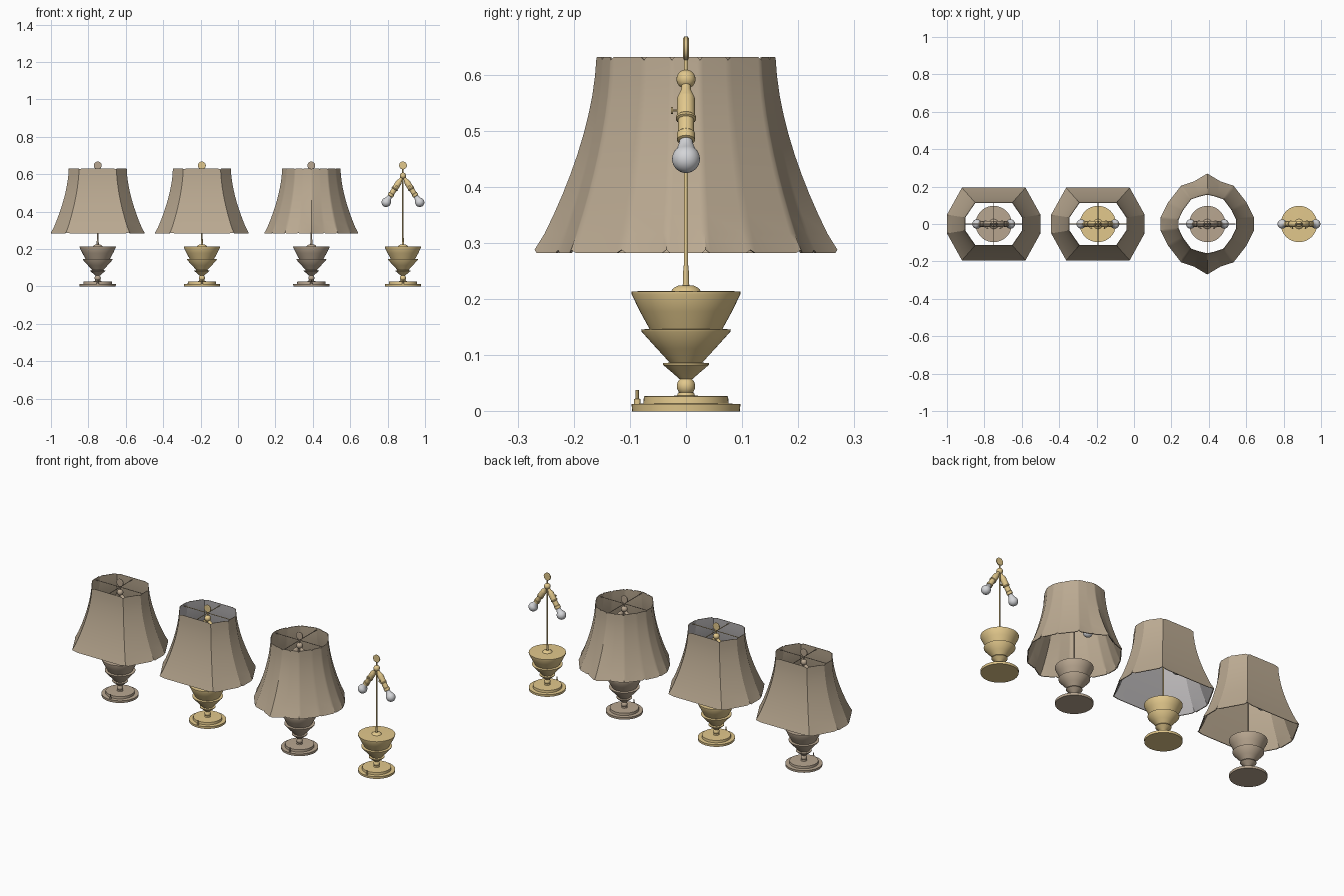
import bpy, bmesh, math
from mathutils import Matrix, Vector

if "Cube" in bpy.data.objects:
    bpy.data.objects.remove(bpy.data.objects["Cube"])


def mat(name, r, g, b):
    m = bpy.data.materials.new(name)
    lin = [((c / 255 + 0.055) / 1.055) ** 2.4 for c in (r, g, b)]
    m.diffuse_color = (*lin, 1)
    m.use_nodes = True
    m.node_tree.nodes["Principled BSDF"].inputs["Base Color"].default_value = m.diffuse_color
    return m


GOLD = mat("gold", 226, 200, 140)
TAUPE = mat("taupe_metal", 184, 166, 144)
CLOTH = mat("shade_cloth", 187, 170, 146)
LINING = mat("grey_lining", 185, 182, 183)
GLASS = mat("bulb_glass", 212, 213, 216)


def finish(bm, name, mats, angle=30):
    bmesh.ops.recalc_face_normals(bm, faces=bm.faces)
    me = bpy.data.meshes.new(name)
    bm.to_mesh(me)
    bm.free()
    for m in mats:
        me.materials.append(m)
    ob = bpy.data.objects.new(name, me)
    bpy.context.collection.objects.link(ob)
    bpy.ops.object.select_all(action='DESELECT')
    ob.select_set(True)
    bpy.context.view_layer.objects.active = ob
    bpy.ops.object.shade_smooth_by_angle(angle=math.radians(angle))
    return ob


def lathe(name, profile, m, start=(0, 0, 0), axis=(0, 0, 1), seg=40):
    """Turn (radius, height) points around an axis, closed at both ends."""
    bm = bmesh.new()
    rings = []
    for r, h in profile:
        rings.append([bm.verts.new((r * math.cos(2 * math.pi * i / seg),
                                    r * math.sin(2 * math.pi * i / seg), h)) for i in range(seg)])
    for a, b in zip(rings, rings[1:]):
        for i in range(seg):
            j = (i + 1) % seg
            bm.faces.new((a[i], a[j], b[j], b[i]))
    bm.faces.new(rings[0])
    bm.faces.new(rings[-1])
    rot = Vector((0, 0, 1)).rotation_difference(Vector(axis)).to_matrix().to_4x4()
    bm.transform(Matrix.Translation(start) @ rot)
    return finish(bm, name, [m])


def rod(name, a, b, r, m, seg=12):
    d = Vector(b) - Vector(a)
    return lathe(name, [(r, 0), (r, d.length)], m, a, d.normalized(), seg)


def arc(r, h, a0, a1, n=10):
    """Ball profile between two angles measured from the bottom pole."""
    return [(r * math.sin(math.radians(a0 + (a1 - a0) * i / n)),
             h - r * math.cos(math.radians(a0 + (a1 - a0) * i / n))) for i in range(n + 1)]


def outline(q):
    """Mirror a quarter outline (from back middle to right) to a full clockwise
    loop, adding points beside each corner."""
    pts = []
    for sx, sy, rev in ((1, 1, 0), (1, -1, 1), (-1, -1, 0), (-1, 1, 1)):
        for x, y in (q[::-1] if rev else q):
            p = Vector((sx * x, sy * y))
            if not any((p - o).length < 1e-5 for o in pts):
                pts.append(p)
    out = []
    for i, p in enumerate(pts):
        prv, nxt = pts[i - 1], pts[(i + 1) % len(pts)]
        out += [(p.lerp(prv, 0.1), 0), (p, 1), (p.lerp(nxt, 0.1), 0)]
    return out


def shade(name, x0, low, high, mats, angle):
    z0, z1, n = 0.282, 0.632, 10
    lo, hi = outline(low), outline(high)
    bm = bmesh.new()
    rings = []
    for inner in (0, 1):
        steps = range(n + 1) if not inner else range(n, -1, -1)
        for k in steps:
            t = k / n
            f = (1 - t) ** 1.7
            s = 0.98 if inner else 1
            ring = []
            for (a, notch), (b, _) in zip(lo, hi):
                p = b.lerp(a, f) * s
                dz = 0.006 * notch * ((k == 0) - (k == n))   # corner notches in the rims
                ring.append(bm.verts.new((x0 + p.x, p.y, z0 + (z1 - z0) * t + dz)))
            rings.append(ring)
    m = len(lo)
    for r in range(len(rings)):
        a, b = rings[r], rings[(r + 1) % len(rings)]
        for i in range(m):
            j = (i + 1) % m
            face = bm.faces.new((a[i], a[j], b[j], b[i]))
            face.material_index = 1 if r > n and r < len(rings) - 1 else 0
    finish(bm, name, mats, angle)


def lamp(tag, x, m):
    # foot, ball and stacked flared body
    lathe(tag + "_foot", [(0.096, 0), (0.097, 0.013), (0.076, 0.014), (0.075, 0.027),
                          (0.016, 0.028), (0.014, 0.034)], m, (x, 0, 0), seg=48)
    lathe(tag + "_ball", arc(0.0165, 0.045, 15, 165), m, (x, 0, 0), seg=24)
    lathe(tag + "_body", [(0.012, 0.058), (0.022, 0.067), (0.041, 0.083), (0.041, 0.086),
                          (0.029, 0.087), (0.052, 0.112), (0.079, 0.142), (0.080, 0.146),
                          (0.065, 0.147), (0.082, 0.178), (0.097, 0.209), (0.097, 0.214),
                          (0.026, 0.215), (0.022, 0.220), (0.014, 0.224)], m, (x, 0, 0), seg=48)
    # stem, hub and finial
    lathe(tag + "_stem", [(0.006, 0.22), (0.005, 0.25), (0.004, 0.26), (0.004, 0.64)], m,
          (x, 0, 0), seg=12)
    lathe(tag + "_hub", arc(0.017, 0.592, 10, 170), m, (x, 0, 0), seg=24)
    lathe(tag + "_finial", [(0.018, -0.005), (0.021, -0.003), (0.021, 0.003), (0.018, 0.005)],
          m, (x, 0, 0.647), (0, 1, 0), 28)
    # switch on the foot
    lathe(tag + "_switch", [(0.006, 0.012), (0.006, 0.022), (0.003, 0.023), (0.003, 0.038)], m,
          (x, -0.087, 0), seg=12)
    # two sockets with bulbs and turn keys
    for side, sx in (("left", -1), ("right", 1)):
        axis = Vector((sx * 0.092, 0, -0.146)).normalized()
        start = Vector((x, 0, 0.592))
        lathe(f"{tag}_{side}_socket", [(0.008, 0.008), (0.009, 0.024), (0.015, 0.038),
              (0.016, 0.042), (0.016, 0.078), (0.018, 0.080), (0.018, 0.084), (0.014, 0.086),
              (0.014, 0.112), (0.016, 0.114), (0.016, 0.128), (0.012, 0.130)], m, start, axis, 24)
        lathe(f"{tag}_{side}_bulb", [(0.011, 0.126), (0.013, 0.138)]
              + arc(0.025, 0.168, 45, 178), GLASS, start, axis, 28)
        key = start + axis * 0.066
        rod(f"{tag}_{side}_key_stem", key, key + Vector((0, -0.024, 0)), 0.002, m, 8)
        rod(f"{tag}_{side}_key", key + Vector((0, -0.023, 0)), key + Vector((0, -0.027, 0)),
            0.006, m)


def spider(tag, x, rx, ry, m):
    # crossed wires that carry the shade
    c = Vector((x, 0, 0.622))
    for i, d in enumerate(((rx, 0, 0), (-rx, 0, 0), (0, ry, 0), (0, -ry, 0))):
        rod(f"{tag}_shade_wire_{i}", c, c + Vector(d), 0.002, m, 8)


# quarter outlines of the shades at the lower and upper rim
RECT_LOW, RECT_HIGH = [(0.17, 0.194), (0.25, 0.05)], [(0.1, 0.115), (0.155, 0.035)]
BELL_LOW = [(0, 0.27), (0.07, 0.228), (0.14, 0.205), (0.21, 0.115), (0.25, 0.035)]
BELL_HIGH = [(0, 0.16), (0.045, 0.149), (0.088, 0.134), (0.132, 0.075), (0.156, 0.025)]

for tag, x, m, low, high, lining, angle in (
        ("first_lamp", -0.75, TAUPE, RECT_LOW, RECT_HIGH, CLOTH, 25),
        ("second_lamp", -0.193, GOLD, RECT_LOW, RECT_HIGH, LINING, 25),
        ("third_lamp", 0.392, TAUPE, BELL_LOW, BELL_HIGH, CLOTH, 38),
        ("bare_lamp", 0.882, GOLD, None, None, None, 0)):
    lamp(tag, x, m)
    if low:
        shade(tag + "_shade", x, low, high, [CLOTH, lining], angle)
        spider(tag, x, 0.152, max(p[1] for p in high) - 0.003, m)
